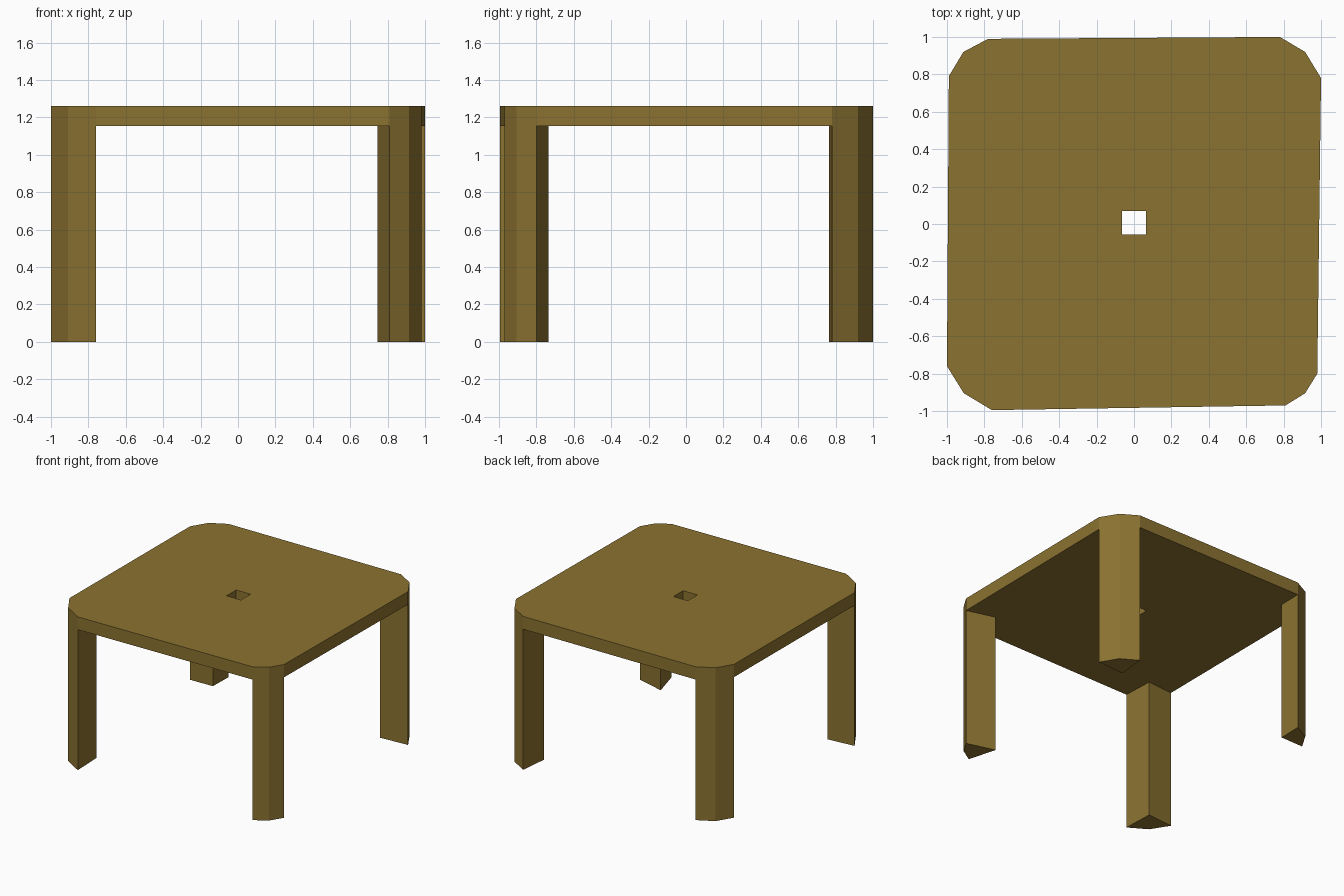
import bpy, bmesh

if "Cube" in bpy.data.objects:
    bpy.data.objects.remove(bpy.data.objects["Cube"])

TOP_Z, UNDER_Z = 1.26, 1.155

wood = bpy.data.materials.new("brown_wood")
wood.diffuse_color = (0.26, 0.17, 0.03, 1)
wood.use_nodes = True
wood.node_tree.nodes["Principled BSDF"].inputs["Base Color"].default_value = wood.diffuse_color

# Each chamfered corner: three outer points, counter-clockwise, then the leg's inner corner
corners = {
    "front_left_leg": [(-1.0, -0.76), (-0.91, -0.905), (-0.76, -0.995), (-0.77, -0.74)],
    "front_right_leg": [(0.81, -0.97), (0.915, -0.905), (0.98, -0.80), (0.745, -0.735)],
    "back_right_leg": [(1.0, 0.78), (0.915, 0.92), (0.78, 1.0), (0.755, 0.765)],
    "back_left_leg": [(-0.78, 0.99), (-0.912, 0.92), (-0.99, 0.79), (-0.785, 0.795)],
}


def prism(name, loops, z0, z1):
    """Upright prism from an outline, with optional hole loops after it."""
    bm = bmesh.new()
    edges = []
    for loop in loops:
        vs = [bm.verts.new((x, y, z0)) for x, y in loop]
        edges += [bm.edges.new((vs[i - 1], vs[i])) for i in range(len(vs))]
    bmesh.ops.triangle_fill(bm, edges=edges, use_beauty=True)
    ext = bmesh.ops.extrude_face_region(bm, geom=bm.faces[:])
    moved = [g for g in ext["geom"] if isinstance(g, bmesh.types.BMVert)]
    bmesh.ops.translate(bm, verts=moved, vec=(0, 0, z1 - z0))
    bmesh.ops.recalc_face_normals(bm, faces=bm.faces[:])
    mesh = bpy.data.meshes.new(name)
    bm.to_mesh(mesh)
    bm.free()
    mesh.materials.append(wood)
    obj = bpy.data.objects.new(name, mesh)
    bpy.context.collection.objects.link(obj)
    return obj


# Table top with a square hole through the middle
outline = [p for pts in corners.values() for p in pts[:3]]
hole = [(-0.065, -0.055), (0.065, -0.055), (0.065, 0.07), (-0.065, 0.07)]
prism("table_top", [outline, hole], UNDER_Z, TOP_Z)

# Legs, flush with the corners of the top
for name, pts in corners.items():
    prism(name, [pts], 0, UNDER_Z)
